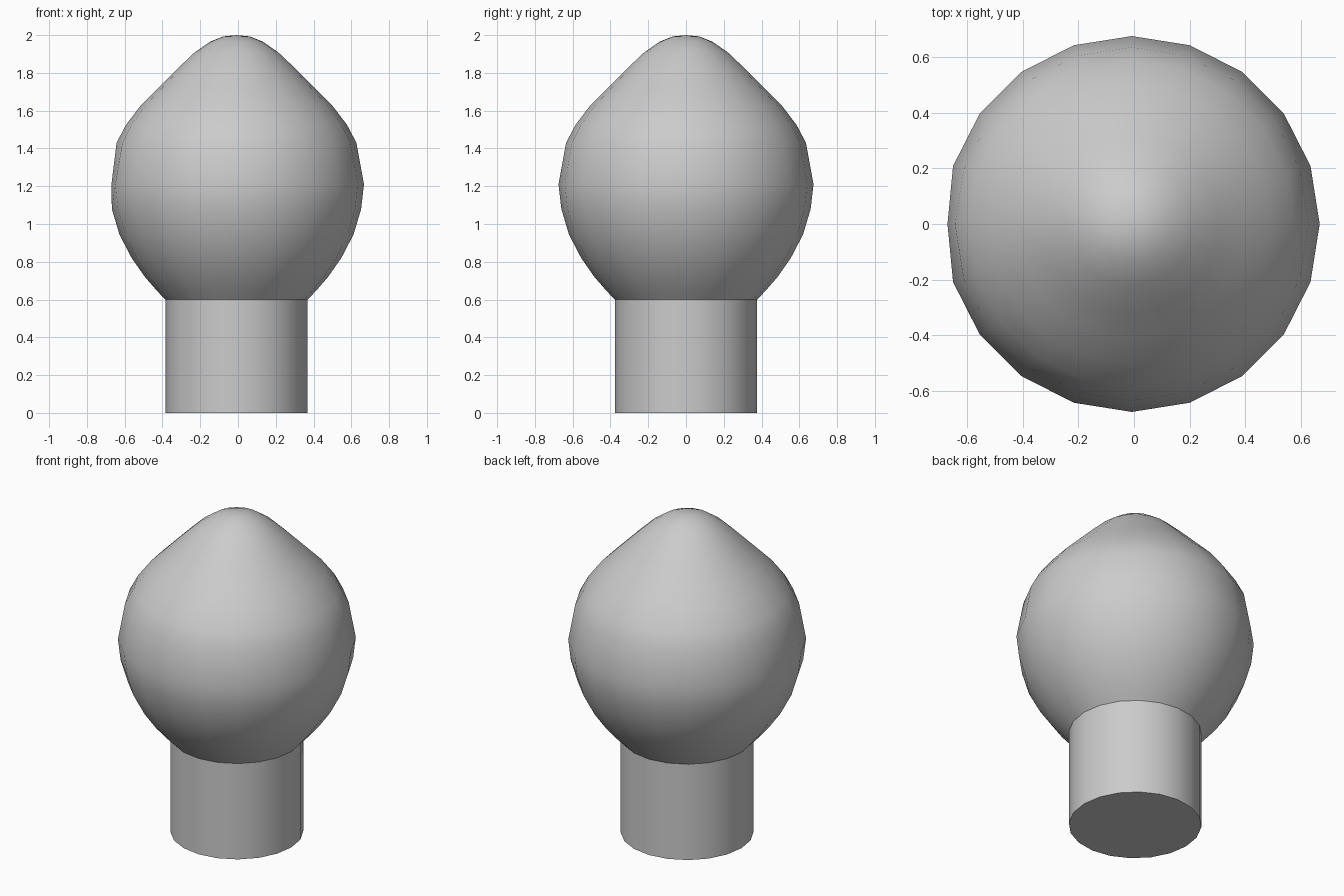
import bpy, bmesh, math

if "Cube" in bpy.data.objects:
    bpy.data.objects.remove(bpy.data.objects["Cube"])

SIDES = 20
CX = -0.008


def lathe(name, profile, angle):
    # Revolve (radius, height) points around the vertical axis
    bm = bmesh.new()
    rings = []
    for r, z in profile:
        if r == 0:
            rings.append([bm.verts.new((CX, 0, z))] * SIDES)
            continue
        ring = []
        for i in range(SIDES):
            a = 2 * math.pi * i / SIDES
            x = max(CX + r * math.cos(a), -0.67)  # slightly flattened left side
            ring.append(bm.verts.new((x, r * math.sin(a), z)))
        rings.append(ring)
    for low, high in zip(rings, rings[1:]):
        for i in range(SIDES):
            j = (i + 1) % SIDES
            corners = dict.fromkeys((low[i], low[j], high[j], high[i]))
            bm.faces.new(list(corners))
    bmesh.ops.recalc_face_normals(bm, faces=bm.faces)
    mesh = bpy.data.meshes.new(name)
    bm.to_mesh(mesh)
    bm.free()
    obj = bpy.data.objects.new(name, mesh)
    bpy.context.collection.objects.link(obj)
    bpy.ops.object.select_all(action='DESELECT')
    obj.select_set(True)
    bpy.context.view_layer.objects.active = obj
    bpy.ops.object.shade_smooth_by_angle(angle=math.radians(angle))
    return obj


# Straight round stem
lathe("stem", [(0, 0), (0.377, 0), (0.377, 0.6)], 30)

# Rounded bulb with a narrowing crown
lathe("bulb", [
    (0.377, 0.6), (0.42, 0.645), (0.485, 0.72), (0.555, 0.82),
    (0.62, 0.945), (0.66, 1.08), (0.675, 1.21), (0.635, 1.43),
    (0.585, 1.525), (0.505, 1.63), (0.415, 1.72), (0.315, 1.82),
    (0.22, 1.91), (0.14, 1.965), (0.07, 1.993), (0, 2.0)], 50)
